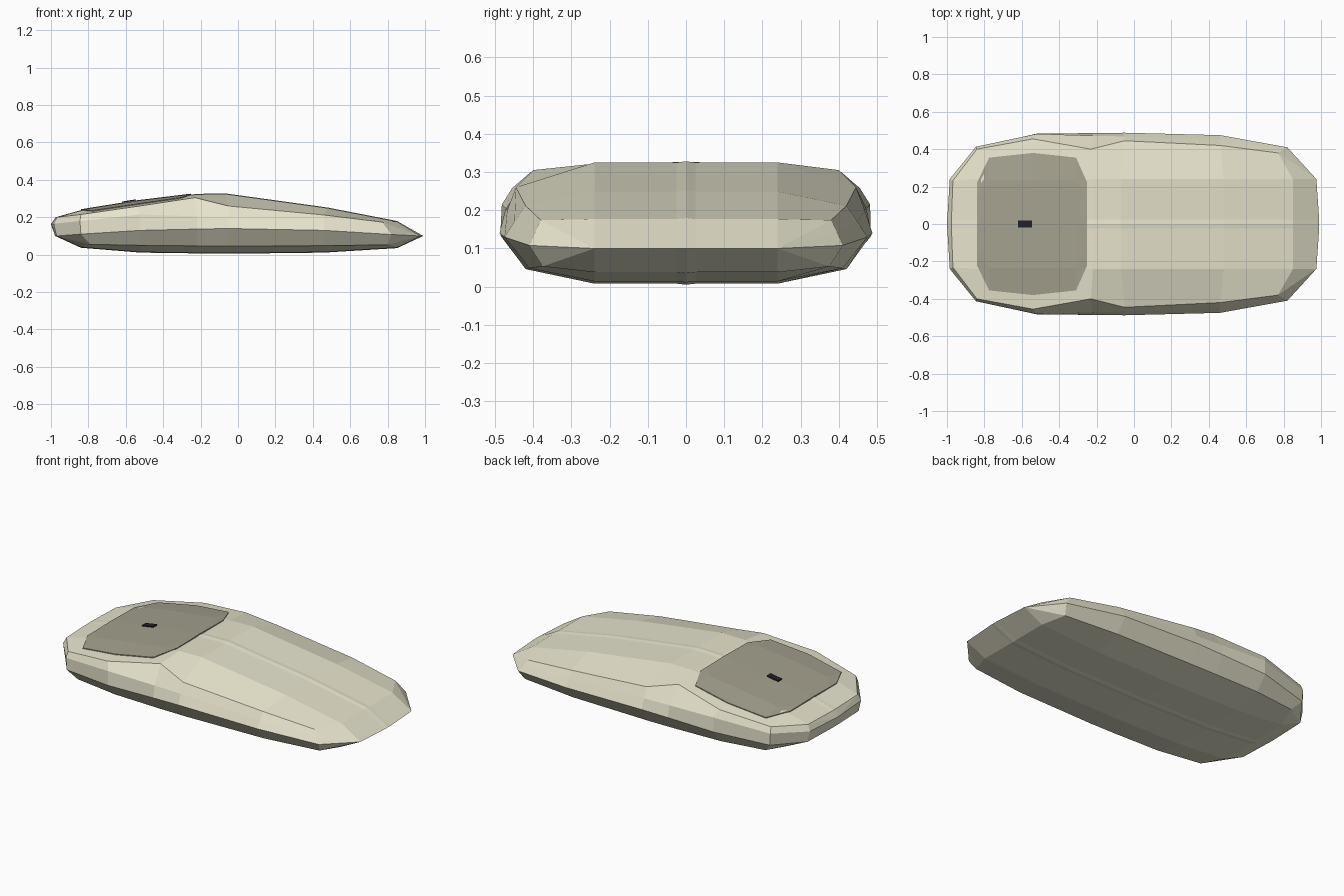
import bpy, bmesh
from mathutils import Vector
from mathutils.bvhtree import BVHTree

if "Cube" in bpy.data.objects:
    bpy.data.objects.remove(bpy.data.objects["Cube"])


def material(name, rgb):
    m = bpy.data.materials.new(name)
    m.diffuse_color = (*rgb, 1)
    m.use_nodes = True
    m.node_tree.nodes["Principled BSDF"].inputs["Base Color"].default_value = m.diffuse_color
    return m


def finish(bm, name, mat):
    bmesh.ops.remove_doubles(bm, verts=bm.verts, dist=0.0005)
    bmesh.ops.recalc_face_normals(bm, faces=bm.faces)
    mesh = bpy.data.meshes.new(name)
    bm.to_mesh(mesh)
    ob = bpy.data.objects.new(name, mesh)
    bpy.context.collection.objects.link(ob)
    mesh.materials.append(mat)
    return ob


cream = material("cream", (0.80, 0.78, 0.61))
taupe = material("taupe", (0.37, 0.355, 0.27))
black = material("black", (0.015, 0.015, 0.02))

# Lengthwise rails of one half of the shell, listed from rear to front
bottom = [(-.97, .24, .10), (-.84, .24, .04), (-.52, .24, .014), (-.22, .24, .01),
          (-.05, .24, .008), (.46, .24, .014), (.85, .24, .038), (.975, .24, .10)]
corner = [(-.97, .24, .10), (-.79, .38, .055), (-.52, .415, .05), (-.22, .42, .047),
          (-.05, .42, .046), (.46, .41, .048), (.80, .375, .053), (.975, .24, .10)]
belt = [(-.97, .24, .10), (-.84, .412, .11), (-.52, .483, .13), (-.22, .486, .137),
        (-.05, .488, .14), (.46, .475, .13), (.82, .41, .108), (.975, .24, .10)]
upper = [(-.985, .24, .165), (-.845, .413, .18), (-.52, .482, .215), (-.22, .472, .205),
         (-.05, .468, .20), (.46, .449, .17), (.795, .395, .142), (.975, .24, .10)]
shoulder = [(-.968, .232, .20), (-.84, .40, .215), (-.54, .455, .258), (-.23, .40, .305),
            (-.05, .445, .26), (.46, .42, .212), (.77, .38, .174), (.975, .24, .10)]
crown = [(-.968, .232, .20), (-.84, .24, .235), (-.54, .24, .283), (-.22, .24, .322),
         (-.07, .24, .325), (.48, .24, .249), (.85, .24, .177), (.975, .24, .10)]
rails = [bottom, corner, belt, upper, shoulder, crown]

# Shell: cross-section loops lofted along x
bm = bmesh.new()
rings = []
for i in range(8):
    half = [Vector(r[i]) for r in rails]
    shift = {0: -.008, 7: .015}.get(i, 0)
    lift = 0 if i in (0, 7) else .003

    def middle(p, s):
        side = Vector((p.x + shift, .025, p.z))
        return side, Vector((p.x + shift, 0, p.z + s * lift))
    b_side, b_mid = middle(half[0], -1)
    t_side, t_mid = middle(half[-1], 1)
    run = [b_side] + half + [t_side]
    loop = [b_mid] + run + [t_mid] + [Vector((p.x, -p.y, p.z)) for p in reversed(run)]
    rings.append([bm.verts.new(p) for p in loop])
for a, b in zip(rings, rings[1:]):
    for j in range(len(a)):
        k = (j + 1) % len(a)
        bm.faces.new((a[j], a[k], b[k], b[j]))
nose = bm.verts.new((-1, 0, .163))
for j in range(len(rings[0])):
    bm.faces.new((rings[0][j], rings[0][j - 1], nose))
bmesh.ops.dissolve_degenerate(bm, dist=0.0005, edges=bm.edges)
shell = finish(bm, "shell", cream)

# Panel: thin plate laid on the rear of the shell
bm = bmesh.new()
bm.from_mesh(shell.data)
tree = BVHTree.FromBMesh(bm)
bm.free()


def drop(x, y, gap):
    return (x, y, tree.ray_cast(Vector((x, y, 1)), Vector((0, 0, -1)))[0].z + gap)


bm = bmesh.new()
rows = []
for x, w in [(-.84, .22), (-.775, .355), (-.54, .38), (-.31, .355), (-.25, .22)]:
    inner = min(w * .66, .235)
    rows.append([[bm.verts.new(drop(x, y, g)) for y in (-w, -inner, 0, inner, w)]
                 for g in (.005, -.006)])
for (a, al), (b, bl) in zip(rows, rows[1:]):
    for j in range(4):
        bm.faces.new((a[j], a[j + 1], b[j + 1], b[j]))
        bm.faces.new((al[j], al[j + 1], bl[j + 1], bl[j]))
    for j in (0, 4):
        bm.faces.new((a[j], b[j], bl[j], al[j]))
for a, al in (rows[0], rows[-1]):
    for j in range(4):
        bm.faces.new((a[j], a[j + 1], al[j + 1], al[j]))
finish(bm, "top_panel", taupe)

# Small dark button following the panel's slope
bm = bmesh.new()
bmesh.ops.create_cube(bm, size=1)
for v in bm.verts:
    x = -.5825 + v.co.x * .075
    v.co = drop(x, v.co.y * .036, .013 if v.co.z > 0 else -.004)
finish(bm, "button", black)
